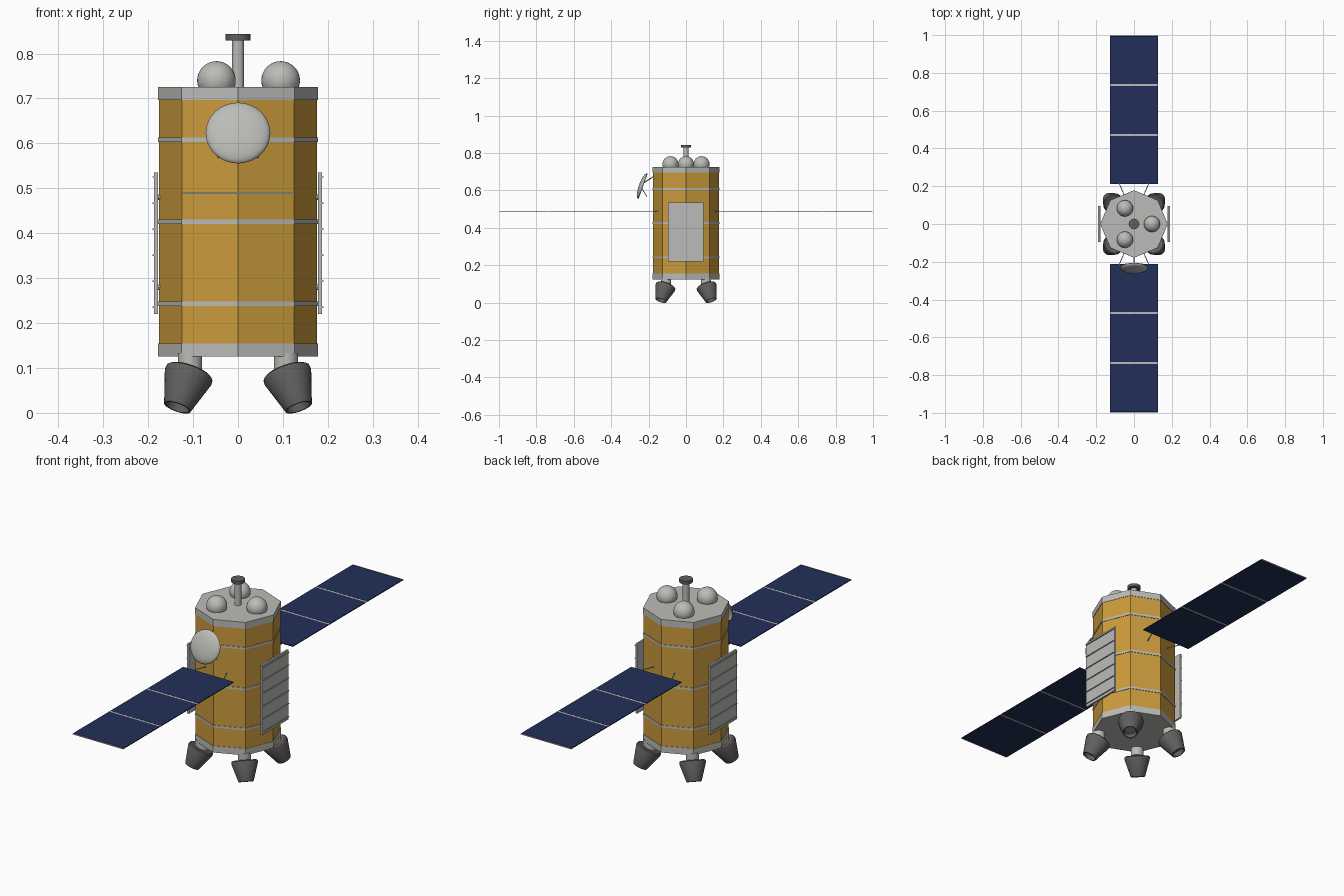
import bpy, bmesh, math
from mathutils import Vector, Matrix

if "Cube" in bpy.data.objects:
    bpy.data.objects.remove(bpy.data.objects["Cube"])


def material(name, rgb, rough=0.6):
    m = bpy.data.materials.new(name)
    m.use_nodes = True
    m.diffuse_color = (*rgb, 1)
    bsdf = m.node_tree.nodes["Principled BSDF"]
    bsdf.inputs["Base Color"].default_value = (*rgb, 1)
    bsdf.inputs["Roughness"].default_value = rough
    return m


GOLD = material("gold foil", (0.6, 0.33, 0.045))
GREY = material("light grey metal", (0.5, 0.5, 0.48))
DARK = material("dark grey metal", (0.12, 0.115, 0.11))
NAVY = material("navy solar cells", (0.016, 0.028, 0.1))


def finish(name, bm, mat, smooth=False):
    bmesh.ops.recalc_face_normals(bm, faces=bm.faces)
    mesh = bpy.data.meshes.new(name)
    bm.to_mesh(mesh)
    bm.free()
    mesh.materials.append(mat)
    ob = bpy.data.objects.new(name, mesh)
    bpy.context.collection.objects.link(ob)
    if smooth:
        bpy.ops.object.select_all(action="DESELECT")
        ob.select_set(True)
        bpy.context.view_layer.objects.active = ob
        bpy.ops.object.shade_smooth_by_angle(angle=math.radians(35))
    return ob


def lathe(name, profile, sides, mat, loc=(0, 0, 0), axis=(0, 0, 1), smooth=True):
    """Spin (radius, height) points around an axis."""
    bm = bmesh.new()
    verts = [bm.verts.new((r, 0, z)) for r, z in profile]
    edges = [bm.edges.new(pair) for pair in zip(verts, verts[1:])]
    bmesh.ops.spin(bm, geom=verts + edges, cent=(0, 0, 0), axis=(0, 0, 1),
                   angle=math.tau, steps=sides, use_merge=True)
    bmesh.ops.remove_doubles(bm, verts=bm.verts, dist=1e-5)
    turn = Vector(axis).to_track_quat("Z", "Y").to_matrix().to_4x4()
    bm.transform(Matrix.Translation(loc) @ turn)
    return finish(name, bm, mat, smooth)


def drum(name, radius, z0, z1, mat, sides=8, loc=(0, 0, 0), smooth=False):
    return lathe(name, [(0, z0), (radius, z0), (radius, z1), (0, z1)],
                 sides, mat, loc, smooth=smooth)


def box(name, center, size, mat):
    bm = bmesh.new()
    bmesh.ops.create_cube(bm, size=1)
    bm.transform(Matrix.Translation(center) @ Matrix.Diagonal((*size, 1)))
    return finish(name, bm, mat)


def rod(name, a, b, radius, mat):
    a, b = Vector(a), Vector(b)
    h = (b - a).length
    return lathe(name, [(0, 0), (radius, 0), (radius, h), (0, h)], 8, mat, a, b - a)


# Octagonal foil body with end caps and thin bands
drum("body", 0.176, 0.14, 0.71, GOLD)
drum("bottom_cap", 0.178, 0.125, 0.155, GREY)
drum("top_cap", 0.178, 0.697, 0.726, GREY)
for i, z in enumerate((0.243, 0.425, 0.608)):
    drum(f"band_{i + 1}", 0.1785, z - 0.005, z + 0.005, GREY)

# Spherical tanks on the top deck
for i, (x, y) in enumerate(((-0.048, 0.083), (-0.048, -0.083), (0.095, 0))):
    bm = bmesh.new()
    bmesh.ops.create_uvsphere(bm, u_segments=32, v_segments=16, radius=0.043)
    bm.transform(Matrix.Translation((x, y, 0.74)))
    finish(f"tank_{i + 1}", bm, GREY, True)

# Central mast with a dark head
drum("mast", 0.0135, 0.72, 0.83, GREY, 24, smooth=True)
drum("mast_head", 0.028, 0.829, 0.843, DARK, 24, smooth=True)

# Four splayed thrusters on short stubs
NOZZLE = [(0, 0), (0.049, 0), (0.054, 0.004), (0.055, 0.012), (0.031, 0.089),
          (0.027, 0.089), (0.022, 0.07), (0, 0.07)]
for sx in (-1, 1):
    for sy in (-1, 1):
        side = ("right" if sx < 0 else "left") + ("_front" if sy < 0 else "_back")
        drum("thruster_stub_" + side, 0.027, 0.085, 0.133, GREY, 24,
             (sx * 0.107, sy * 0.107, 0), True)
        lathe("thruster_" + side, NOZZLE, 32, DARK,
              (sx * 0.107, sy * 0.107, 0.092), (sx * 0.315, sy * 0.315, -0.895))

# Solar wings: three cell panels joined by pale hinge strips, held by struts
PANEL_Z = 0.489
for sy, end in ((-1, "front"), (1, "back")):
    for i in range(3):
        mid = 0.2115 + 0.2645 * i + 0.1275
        box(f"solar_panel_{end}_{i + 1}", (0, sy * mid, PANEL_Z),
            (0.252, 0.255, 0.004), NAVY)
        if i:
            box(f"panel_hinge_{end}_{i}", (0, sy * (mid - 0.13225), PANEL_Z),
                (0.252, 0.0095, 0.003), GREY)
    box(f"panel_edge_{end}", (0, sy * 0.999, PANEL_Z), (0.252, 0.002, 0.0044), GREY)
    for sx in (-1, 1):
        rod(f"wing_strut_{end}_{'right' if sx < 0 else 'left'}",
            (sx * 0.05, sy * 0.15, PANEL_Z), (sx * 0.078, sy * 0.214, PANEL_Z),
            0.0022, GREY)

# Side radiators with thin horizontal fins and mounting pins
for sx, side in ((-1, "right"), (1, "left")):
    box("radiator_" + side, (sx * 0.1825, -0.001, 0.378), (0.008, 0.19, 0.315), GREY)
    for i in range(6):
        box(f"radiator_fin_{side}_{i + 1}", (sx * 0.188, -0.001, 0.235 + 0.058 * i),
            (0.005, 0.19, 0.003), GREY)
    for z in (0.28, 0.48):
        rod("radiator_pin_" + side, (sx * 0.165, 0, z), (sx * 0.182, 0, z), 0.006, GREY)

# Shallow dish, bulging outwards and tipped upwards, with its mount rods
tilt = Vector((0, -0.94, 0.34))
rim = Vector((0, -0.232, 0.623))
dome = [(0.072 * math.sin(t * math.pi / 16), 0.02 * math.cos(t * math.pi / 16))
        for t in range(9)]
shell = dome + [(r * 0.97, z - 0.003) for r, z in reversed(dome)]
lathe("dish", shell, 40, GREY, rim, tilt)
hub = rim + tilt * 0.015
rod("dish_mount", hub, (0, -0.165, 0.68), 0.003, GREY)
for x, y in ((-0.045, -0.21), (0.045, -0.21)):
    rod("dish_brace", hub, (x, y, 0.568), 0.002, GREY)
